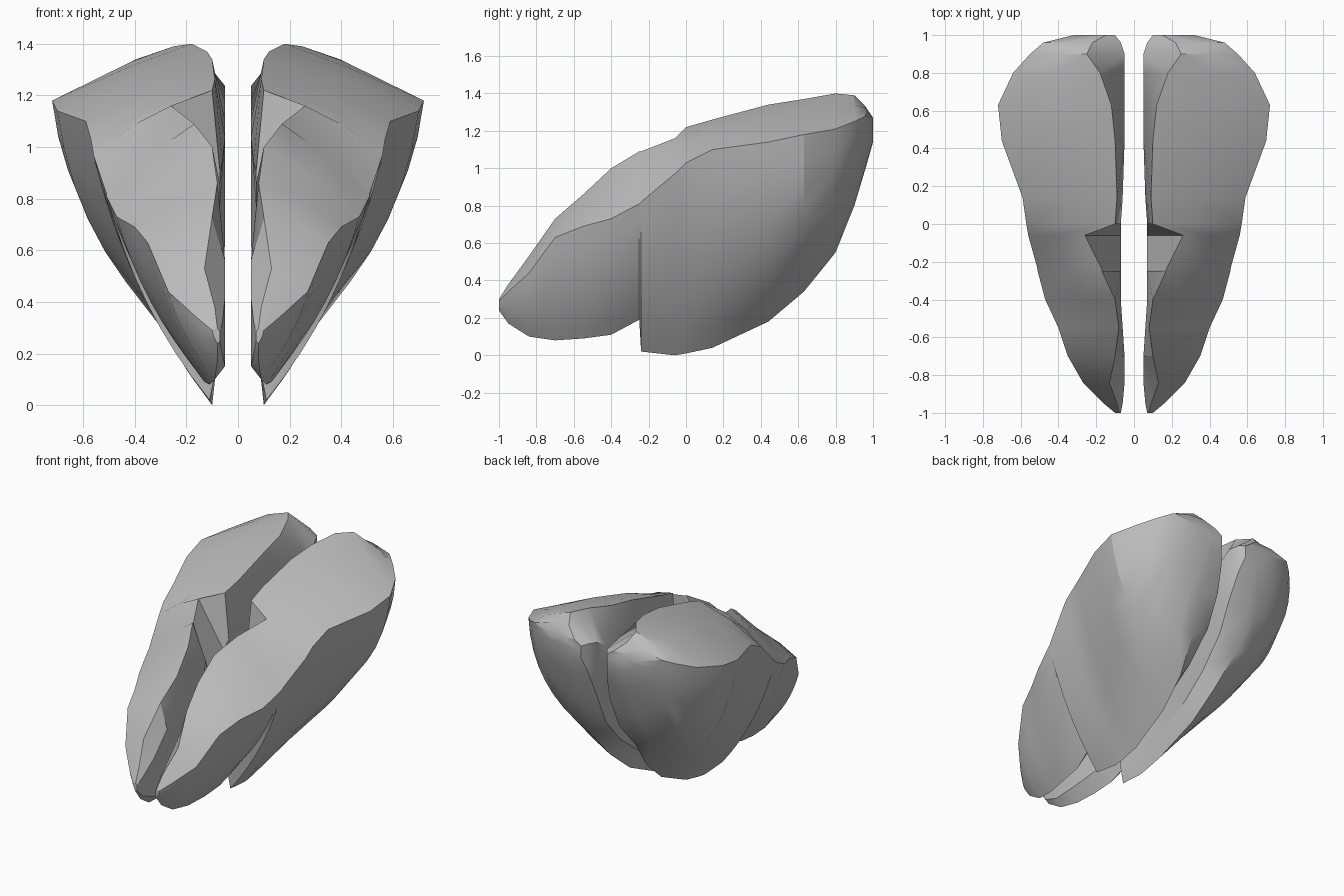
import bpy, bmesh, math
from mathutils import Vector

default_cube = bpy.data.objects.get("Cube")
if default_cube:
    bpy.data.objects.remove(default_cube, do_unlink=True)

# Single neutral material
tissue = bpy.data.materials.new("neutral grey")
tissue.use_nodes = True
grey = (0.5, 0.5, 0.5, 1)
tissue.diffuse_color = grey
tissue.node_tree.nodes["Principled BSDF"].inputs["Base Color"].default_value = grey

# Stations along the lobe: y, outer rim x z, inner rim x z, innermost x, keel x z
STATIONS = [
    (-1, .1, .29, .08, .3, .07, .08, .24),
    (-.95, .16, .34, .09, .38, .06, .08, .17),
    (-.84, .27, .44, .13, .53, .05, .09, .1),
    (-.7, .35, .63, .1, .73, .05, .11, .08),
    (-.55, .4, .69, .08, .86, .06, .13, .09),
    (-.4, .47, .73, .1, 1, .07, .14, .11),
    (-.25, .51, .81, .17, 1.09, .07, .16, .19),
    (-.24, .51, .82, .17, 1.09, .07, .11, .02),
    (-.06, .56, .97, .26, 1.16, .07, .1, 0),
    (0, .57, 1.03, .1, 1.22, .07, .1, .01),
    (.14, .59, 1.1, .09, 1.26, .06, .1, .04),
    (.44, .7, 1.14, .1, 1.34, .05, .12, .18),
    (.63, .72, 1.18, .12, 1.37, .05, .14, .34),
    (.8, .64, 1.21, .18, 1.4, .05, .18, .55),
    (.9, .55, 1.25, .25, 1.39, .05, .2, .8),
    (.96, .48, 1.28, .22, 1.33, .07, .18, 1),
    (1, .32, 1.24, .15, 1.27, .1, .18, 1.14),
]
OUTER_STEPS = 8


def section(y, rim_x, rim_z, lip_x, lip_z, inner_x, keel_x, keel_z):
    """Closed cross-section: bulging outer wall, faceted top, hollow inner wall."""
    keel, rim, lip = Vector((keel_x, keel_z)), Vector((rim_x, rim_z)), Vector((lip_x, lip_z))
    chord = rim - keel
    bulge = .11 + .25 * max(0, y)
    control = (keel + rim) / 2 + Vector((chord.y, -chord.x)) * bulge
    ring = []
    for i in range(OUTER_STEPS + 1):
        t = i / OUTER_STEPS
        ring.append(keel * (1 - t) ** 2 + control * 2 * t * (1 - t) + rim * t * t)
    # Slightly crowned top
    crown = rim.lerp(lip, .5)
    crown.y += .06 * (rim_x - lip_x)
    ring += [crown, lip]
    # Inner wall, hollowed near the middle of the length
    height = lip_z - keel_z
    hollow = max(0, .09 - .13 * abs(y - .1))
    ring.append(Vector((inner_x, keel_z + .74 * height)))
    ring.append(Vector((inner_x + hollow, keel_z + .4 * height)))
    ring.append(Vector((inner_x + hollow * .3, keel_z + .12 * height)))
    return [Vector((p.x, y, p.y)) for p in ring]


def build_half(name, side):
    bm = bmesh.new()
    rings = []
    for station in STATIONS:
        points = section(*station)
        rings.append([bm.verts.new((p.x * side, p.y, p.z)) for p in points])
    count = len(rings[0])
    for a, b in zip(rings, rings[1:]):
        for i in range(count):
            j = (i + 1) % count
            bm.faces.new((a[i], a[j], b[j], b[i]))
    # Close both ends
    bm.faces.new(rings[0])
    bm.faces.new(rings[-1])
    bmesh.ops.recalc_face_normals(bm, faces=bm.faces[:])
    mesh = bpy.data.meshes.new(name)
    bm.to_mesh(mesh)
    bm.free()
    mesh.materials.append(tissue)
    obj = bpy.data.objects.new(name, mesh)
    bpy.context.collection.objects.link(obj)
    bpy.ops.object.select_all(action="DESELECT")
    obj.select_set(True)
    bpy.context.view_layer.objects.active = obj
    bpy.ops.object.shade_smooth_by_angle(angle=math.radians(25))


# Mirrored pair
build_half("left_lung", 1)
build_half("right_lung", -1)
